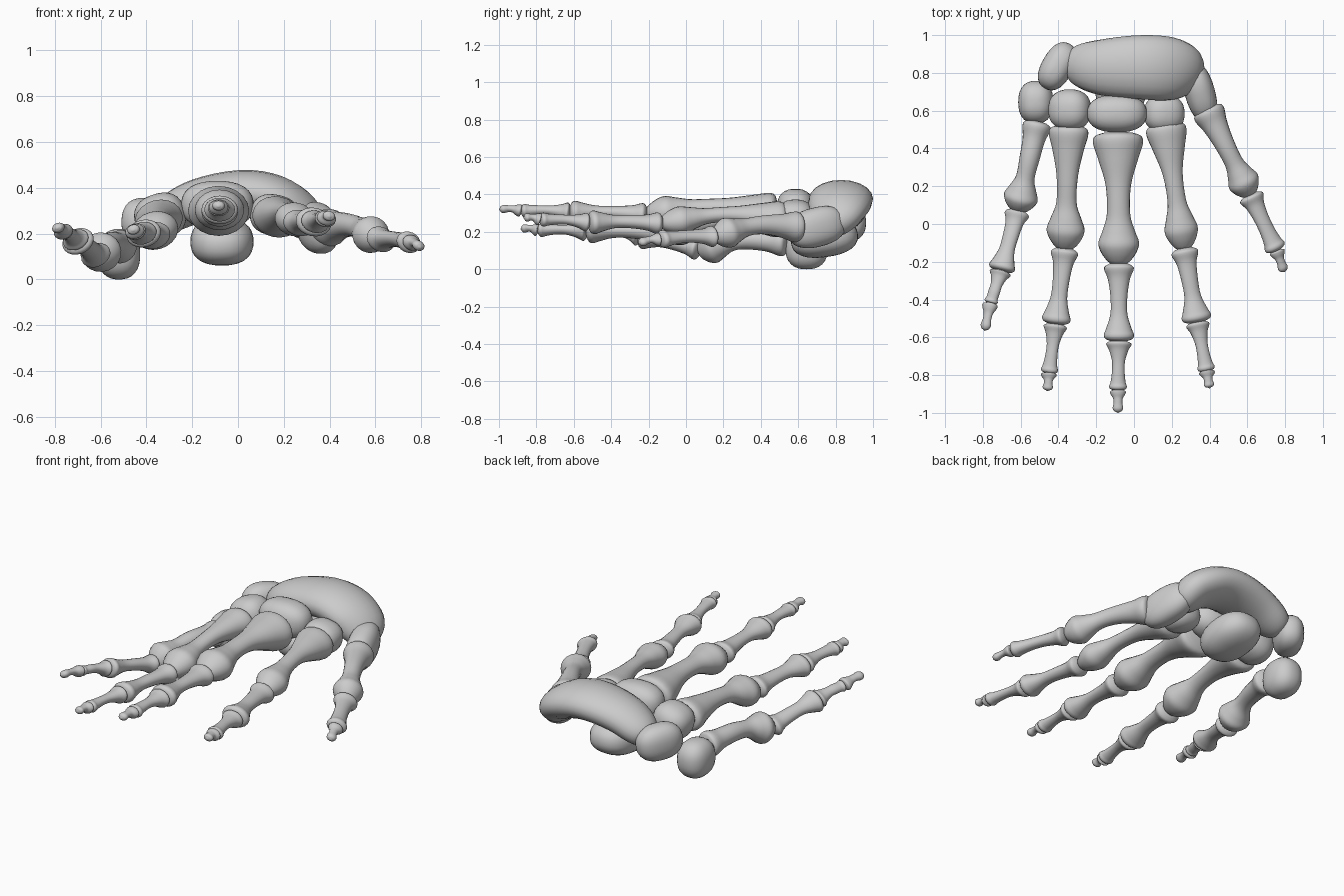
import bpy, bmesh, math
from mathutils import Vector, Matrix, Euler

if "Cube" in bpy.data.objects:
    bpy.data.objects.remove(bpy.data.objects["Cube"])

SIDES = 20


def spline(points, steps):
    """Catmull-Rom samples through a list of equal-length tuples."""
    p = [Vector(q) for q in points]
    p = [p[0] * 2 - p[1]] + p + [p[-1] * 2 - p[-2]]
    out = []
    for i in range(1, len(p) - 2):
        a, b, c, d = p[i - 1:i + 3]
        for k in range(steps):
            t = k / steps
            out.append(0.5 * (2 * b + (c - a) * t + (2 * a - 5 * b + 4 * c - d) * t * t
                              + (3 * b - a - 3 * c + d) * t ** 3))
    return out + [p[-2]]


def finish(name, bm):
    bmesh.ops.recalc_face_normals(bm, faces=bm.faces[:])
    for f in bm.faces:
        f.smooth = True
    me = bpy.data.meshes.new(name)
    bm.to_mesh(me)
    bm.free()
    ob = bpy.data.objects.new(name, me)
    bpy.context.collection.objects.link(ob)
    return ob


def loft(name, path, stations, roll=0):
    """Oval tube along a path; stations are (t, half width, half height)."""
    line = spline(path, 20)
    n = len(line) - 1
    bm = bmesh.new()
    rings = []
    for t, w, h in spline(stations, 4):
        f = min(max(t, 0), 1) * n
        i = min(int(f), n - 1)
        pos = line[i].lerp(line[i + 1], f - i)
        tan = (line[min(i + 2, n)] - line[max(i - 1, 0)]).normalized()
        wide = tan.cross(Vector((0, 0, 1))).normalized()
        wide = Matrix.Rotation(math.radians(roll), 3, tan) @ wide
        high = wide.cross(tan)
        rings.append([bm.verts.new(pos + wide * w * math.cos(a) + high * h * math.sin(a))
                      for a in [2 * math.pi * k / SIDES for k in range(SIDES)]])
    for r, s in zip(rings, rings[1:]):
        for k in range(SIDES):
            j = (k + 1) % SIDES
            bm.faces.new((r[k], r[j], s[j], s[k]))
    # domed ends
    for ring, inner in ((rings[0], rings[1]), (rings[-1], rings[-2])):
        mid = sum((v.co for v in ring), Vector()) / SIDES
        axis = (mid - sum((v.co for v in inner), Vector()) / SIDES).normalized()
        pole = bm.verts.new(mid + axis * 0.006)
        for k in range(SIDES):
            bm.faces.new((ring[k], ring[(k + 1) % SIDES], pole))
    return finish(name, bm)


def bone(name, a, b, p, m, h, kind, roll, ratio):
    """Long bone from a to b: base p, shaft m, head h half widths."""
    shapes = {
        "palm": [(0, .65 * p), (.025, .95 * p), (.08, p), (.2, .8 * p), (.4, 1.08 * m), (.62, m),
                 (.75, .8 * h), (.84, h), (.91, .88 * h), (.97, .62 * h), (1, .4 * h)],
        "finger": [(0, .65 * p), (.035, .95 * p), (.08, p), (.2, .75 * p), (.42, m), (.65, m),
                   (.84, .85 * h), (.92, h), (.97, .9 * h), (1, .55 * h)],
        "tip": [(0, .6 * p), (.06, p), (.2, .9 * p), (.38, m * 1.1), (.6, m), (.82, h), (.95, .75 * h),
                (1, .35 * h)]}
    a, b = Vector(a), Vector(b)
    mid = (a + b) / 2 + Vector((0, 0, .035 if kind == "palm" else .008))
    loft(name, [a, mid, b], [(t, w, w * ratio) for t, w in shapes[kind]], roll)


# five digits: joints along each ray, then (base, shaft, head) half widths
digits = {
    "outer": (22, [(-.51, .54, .14), (-.615, .07, .1), (-.705, -.25, .17), (-.76, -.42, .205),
                   (-.79, -.56, .225)],
              [(.075, .05, .092), (.066, .043, .072), (.058, .032, .037)]),
    "second": (15, [(-.345, .52, .26), (-.365, -.13, .19), (-.415, -.53, .2), (-.45, -.79, .208),
                    (-.458, -.88, .215)],
               [(.105, .054, .102), (.073, .045, .077), (.062, .033, .046)]),
    "middle": (0, [(-.085, .48, .295), (-.08, -.21, .29), (-.08, -.62, .303), (-.085, -.88, .312),
                   (-.085, -.995, .32)],
               [(.132, .062, .108), (.078, .045, .08), (.066, .034, .047)]),
    "fourth": (-12, [(.165, .53, .27), (.265, -.13, .245), (.335, -.52, .25), (.385, -.78, .265),
                     (.4, -.865, .275)],
               [(.108, .05, .09), (.072, .045, .08), (.062, .034, .047)]),
    "thumb": (-22, [(.385, .61, .225), (.615, .155, .175), (.755, -.14, .16), (.795, -.25, .14)],
              [(.085, .05, .085), (.068, .042, .058)]),
}
for digit, (roll, joints, sizes) in digits.items():
    for i, (a, b) in enumerate(zip(joints, joints[1:])):
        last = i == len(joints) - 2
        p, m, h = (.042, .023, .028) if last else sizes[i]
        kind = "tip" if last else ("finger" if i else "palm")
        label = "tip_bone" if last else ("palm_bone" if i == 0 else f"finger_bone_{i}")
        ratio = .95 if digit in ("outer", "thumb") and i == 0 else (.82 if i == 0 else .78)
        bone(f"{digit}_{label}", a, b, p, m, h, kind, roll, ratio)


def pebble(name, loc, radii, rot=(0, 0, 0)):
    """Rounded wrist bone, a little fuller than a plain ball."""
    bm = bmesh.new()
    bmesh.ops.create_uvsphere(bm, u_segments=28, v_segments=16, radius=1)
    turn = Euler([math.radians(r) for r in rot]).to_matrix().to_4x4()
    place = Matrix.Translation(loc) @ turn @ Matrix.Diagonal((*radii, 1))
    for v in bm.verts:
        v.co = place @ (v.co * sum(abs(c) ** 2.4 for c in v.co) ** (-1 / 2.4))
    finish(name, bm)


# small wrist bones
pebble("wrist_bone_outer", (-.52, .645, .11), (.093, .113, .11))
pebble("wrist_bone_second", (-.34, .605, .275), (.112, .108, .1), (0, -18, 0))
pebble("wrist_bone_middle", (-.09, .585, .325), (.158, .1, .105))
pebble("wrist_bone_fourth", (.16, .585, .28), (.107, .1, .09), (0, 12, 0))
pebble("wrist_bone_thumb", (.348, .698, .225), (.08, .162, .105), (14, 0, 16))
pebble("wrist_bone_side", (-.405, .835, .25), (.083, .135, .105), (-5, 0, -30))
# hanging bone under the palm
pebble("wrist_bone_under", (-.07, .74, .165), (.138, .18, .1), (8, 0, 0))

# large arched wrist bone
loft("wrist_arch",
     [(-.345, .85, .26), (-.17, .83, .345), (.05, .83, .378), (.22, .815, .325), (.335, .775, .2)],
     [(0, .05, .04), (.03, .09, .07), (.12, .125, .088), (.3, .155, .097), (.5, .17, .1),
      (.7, .168, .1), (.86, .14, .09), (.96, .09, .065), (1, .04, .03)])
